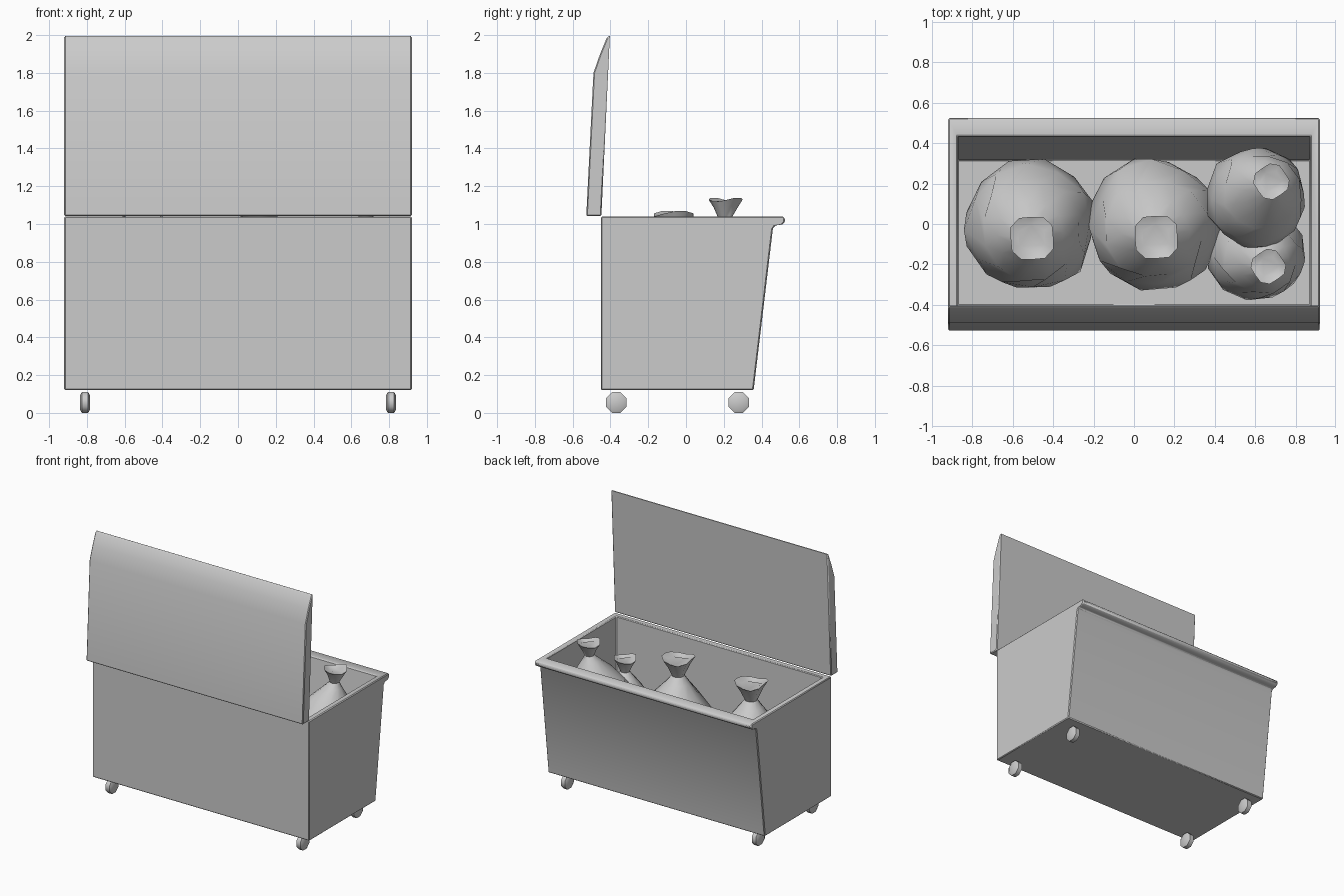
import bpy, bmesh, math, random
from mathutils import Vector

if "Cube" in bpy.data.objects:
    bpy.data.objects.remove(bpy.data.objects["Cube"])

random.seed(4)


def finish(bm, name, angle=35, bevel=0.0):
    bmesh.ops.recalc_face_normals(bm, faces=bm.faces)
    me = bpy.data.meshes.new(name)
    bm.to_mesh(me)
    bm.free()
    ob = bpy.data.objects.new(name, me)
    bpy.context.collection.objects.link(ob)
    if bevel:
        m = ob.modifiers.new("bevel", 'BEVEL')
        m.width, m.segments, m.limit_method = bevel, 1, 'ANGLE'
        m.angle_limit = math.radians(40)
    bpy.ops.object.select_all(action='DESELECT')
    bpy.context.view_layer.objects.active = ob
    ob.select_set(True)
    bpy.ops.object.shade_smooth_by_angle(angle=math.radians(angle))
    return ob


def loft(bm, loops):
    """Join closed loops of points and cap both ends."""
    rings = [[bm.verts.new(p) for p in lp] for lp in loops]
    n = len(rings[0])
    for a, b in zip(rings, rings[1:]):
        for i in range(n):
            j = (i + 1) % n
            bm.faces.new((a[i], a[j], b[j], b[i]))
    bm.faces.new(rings[0])
    bm.faces.new(rings[-1])


# Hollow bin body with rolled lip: half width, y min, y max, z of each loop
body = [(.92, -.45, .358, .12), (.92, -.45, .46, .975), (.92, -.45, .472, .992),
        (.92, -.45, .508, .997), (.92, -.45, .524, 1.01), (.92, -.45, .524, 1.03),
        (.92, -.45, .512, 1.04), (.875, -.405, .435, 1.04), (.875, -.405, .318, .14)]
bm = bmesh.new()
loft(bm, [[(-w, a, z), (w, a, z), (w, b, z), (-w, b, z)] for w, a, b, z in body])
finish(bm, "bin_body", 40, 0.006)

# Open lid standing at the front, side profile extruded along x
lid = [(-.528, 1.042), (-.49, 1.80), (-.455, 1.90), (-.42, 1.985), (-.403, 2.0), (-.448, 1.042)]
bm = bmesh.new()
loft(bm, [[(x, y, z) for y, z in lid] for x in (-.92, .92)])
finish(bm, "lid", 35, 0.006)

# Four octagonal wheels with rounded shoulders
for side, sx in (("left", -1), ("right", 1)):
    for end, y in (("front", -.37), ("back", .28)):
        bm = bmesh.new()
        loops = []
        for dx, r in ((-.026, .042), (-.017, .059), (.017, .059), (.026, .042)):
            loops.append([(sx * .81 + dx,
                           y + r * math.cos(math.pi / 8 + k * math.pi / 4),
                           .055 + r * math.sin(math.pi / 8 + k * math.pi / 4))
                          for k in range(8)])
        loft(bm, loops)
        finish(bm, f"{end}_{side}_wheel", 50)


# Lumpy tied bag: profile of radius and height, leaning towards its knot
BAG = [(.10, 0), (.22, .03), (.29, .13), (.325, .26), (.31, .38), (.25, .51),
       (.165, .63), (.085, .725), (.045, .775)]


def bag(name, centre, knot, top, s, turn):
    bm = bmesh.new()
    n = 12
    z0 = top - .92 * s
    c, k = Vector(centre), Vector(knot)
    loops = []
    for i, (r, z) in enumerate(BAG):
        mid = c.lerp(k, max(0, (z - .35) / .45))
        lump = .06 if i < 7 else 0
        ring = []
        for j in range(n):
            a = turn + 2 * math.pi * (j + .5 * (i % 2) * (i < 7)) / n
            rr = r * s * (1 + random.uniform(-lump, lump))
            ring.append((mid.x + rr * math.cos(a), mid.y + rr * math.sin(a), z0 + z * s))
        loops.append(ring)
    # Flared, squarish knot with a sunken top
    for r, z in ((.085, .85), (.12, .905), (.075, .885)):
        ring = []
        for j in range(n):
            a = 2 * math.pi * j / n
            q = r * s / max(abs(math.cos(a)), abs(math.sin(a))) ** .8 * .88
            ring.append((k.x + q * math.cos(a + turn), k.y + q * math.sin(a + turn),
                         z0 + s * (z + .015 * math.sin(2 * a + 1))))
        loops.append(ring)
    loft(bm, loops)
    finish(bm, name, 50)


bag("large_bag_left", (-.515, -.01), (-.505, -.07), 1.045, 1, .05)
bag("large_bag_middle", (.105, 0), (.11, -.065), 1.07, 1, .05)
bag("small_bag_upper", (.605, .13), (.68, .21), 1.14, .76, .6)
bag("small_bag_lower", (.605, -.135), (.665, -.21), .86, .74, .6)
